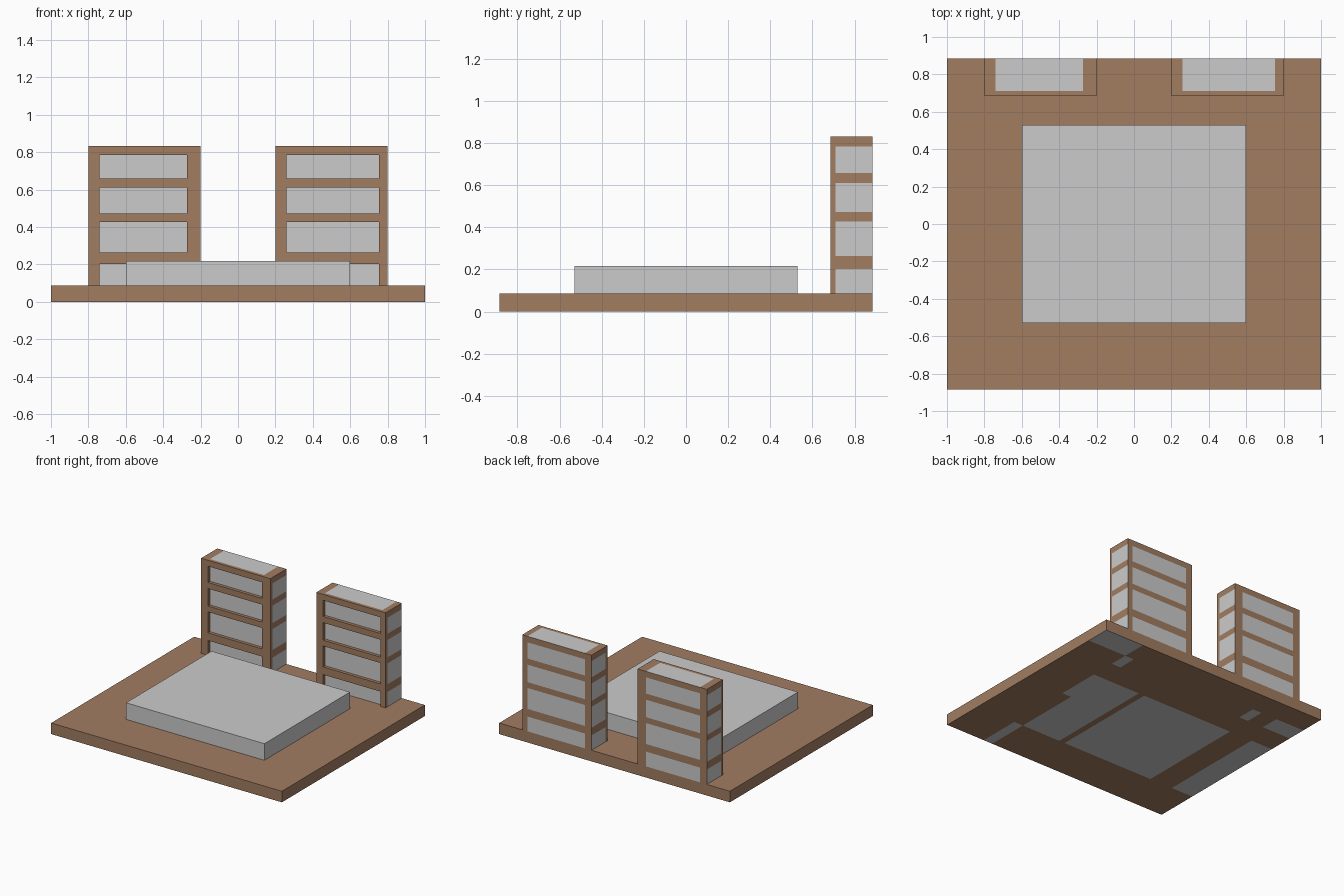
import bpy, bmesh
from mathutils import Vector

if "Cube" in bpy.data.objects:
    bpy.data.objects.remove(bpy.data.objects["Cube"])

brown = bpy.data.materials.new("brown")
brown.diffuse_color = (0.36, 0.205, 0.12, 1)
brown.use_nodes = True
brown.node_tree.nodes["Principled BSDF"].inputs["Base Color"].default_value = brown.diffuse_color


def sliced_box(lo, hi, cuts):
    """Box from lo to hi, sliced at the given x, y and z positions."""
    bm = bmesh.new()
    bmesh.ops.create_cube(bm, size=1)
    for v in bm.verts:
        v.co = [lo[i] + (v.co[i] + 0.5) * (hi[i] - lo[i]) for i in range(3)]
    for axis in range(3):
        n = Vector((0, 0, 0))
        n[axis] = 1
        for c in cuts[axis]:
            bmesh.ops.bisect_plane(bm, geom=bm.verts[:] + bm.edges[:] + bm.faces[:],
                                   plane_co=n * c, plane_no=n, dist=1e-5)
    bm.normal_update()
    return bm


def finish(name, bm, colours):
    mesh = bpy.data.meshes.new(name)
    bm.to_mesh(mesh)
    bm.free()
    for m in colours:
        mesh.materials.append(m)
    ob = bpy.data.objects.new(name, mesh)
    bpy.context.collection.objects.link(ob)
    return ob


def within(value, span):
    return span[0] < value < span[1]


W, D, FLOOR, TOP = 1.0, 0.885, 0.087, 0.832

# Base slab with grey patches on the underside (x0, x1, y0, y1)
patches = [(0.66, W, 0.69, D), (0.58, 0.66, 0.54, 0.69), (-0.61, -0.53, 0.54, 0.69),
           (-W, -0.75, 0.54, 0.69), (-W, -0.81, -0.545, 0.34), (-0.61, 0.19, -0.545, 0.34),
           (0.24, 0.66, -0.01, 0.34), (0.24, 0.58, -0.545, -0.01), (0.58, 0.66, -D, -0.545)]
xs = sorted({x for p in patches for x in p[:2] if abs(x) < W})
ys = sorted({y for p in patches for y in p[2:] if abs(y) < D})
bm = sliced_box((-W, -D, 0), (W, D, FLOOR), (xs, ys, []))
for f in bm.faces:
    c = f.calc_center_median()
    if f.normal.z < -0.5 and any(within(c.x, p[:2]) and within(c.y, p[2:]) for p in patches):
        f.material_index = 1
finish("base_slab", bm, [brown, None])

# Low grey platform
finish("platform", sliced_box((-0.6, -0.53, FLOOR), (0.6, 0.53, 0.217), ([], [], [])), [])

# Two shelf towers: recessed grey bays in front, flush grey panels on the other sides
FRONT, RECESS = 0.685, 0.025
levels = [(FLOOR, 0.203), (0.263, 0.427), (0.473, 0.61), (0.658, 0.785)]
for name, x0, x1, bay in (("left_shelf_tower", -0.8, -0.2, (-0.74, -0.272)),
                          ("right_shelf_tower", 0.2, 0.8, (0.258, 0.755))):
    zs = [z for lv in levels for z in lv if z > FLOOR]
    depth = (FRONT + RECESS, D)
    bm = sliced_box((x0, FRONT, FLOOR), (x1, D, TOP), (bay, [depth[0]], zs))
    bays = []
    for f in bm.faces:
        c, n = f.calc_center_median(), f.normal
        in_x, in_y = within(c.x, bay), within(c.y, depth)
        in_z = any(within(c.z, lv) for lv in levels)
        if abs(n.x) > 0.5:
            grey = in_y and in_z
        elif abs(n.y) > 0.5:
            grey = in_x and in_z
        else:
            grey = in_x and in_y
        f.material_index = int(grey)
        if grey and n.y < -0.5:
            bays.append(f)
    rims = bmesh.ops.inset_individual(bm, faces=bays, thickness=0, depth=-RECESS)["faces"]
    for f in rims:
        f.material_index = 0
    finish(name, bm, [brown, None])
